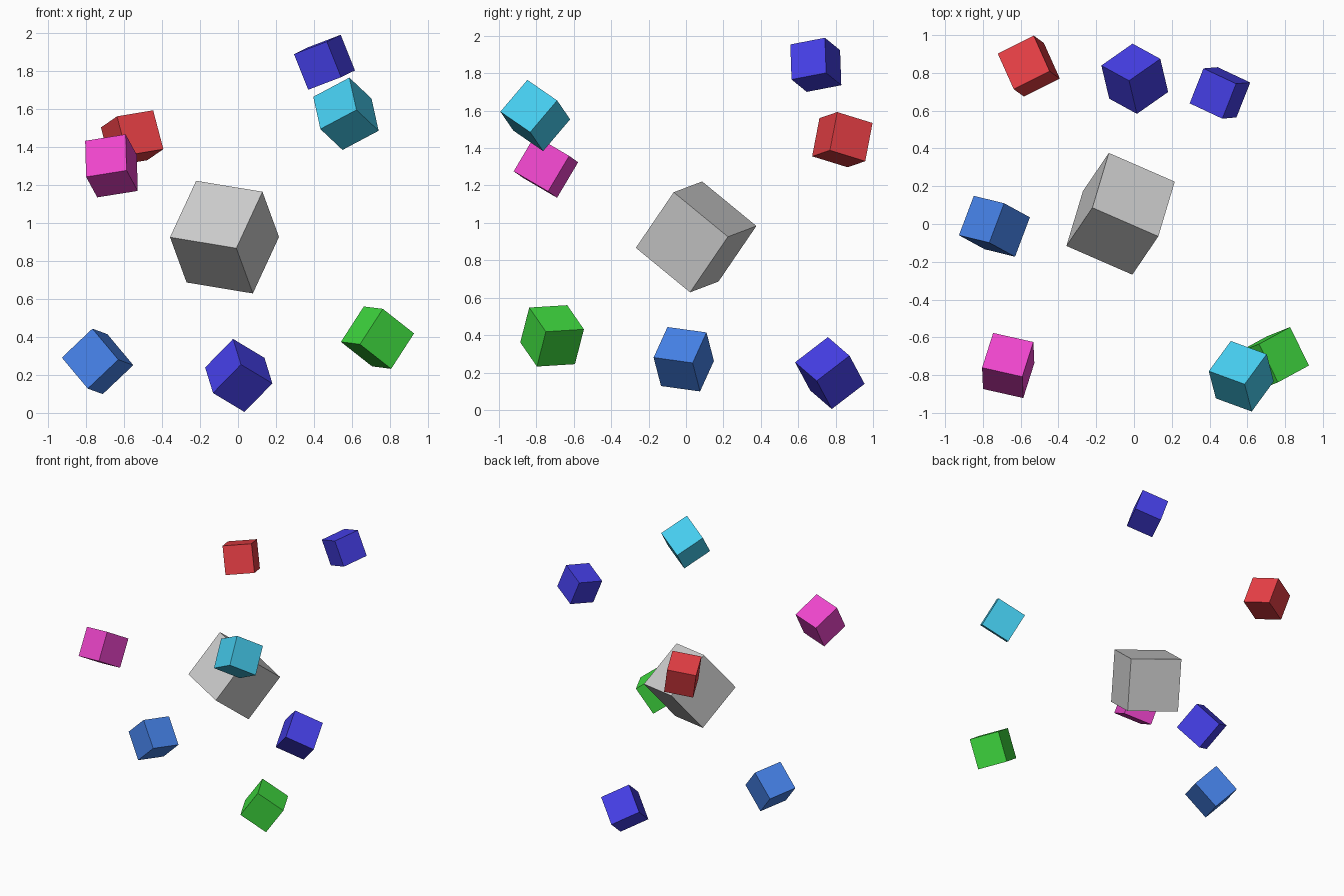
import bpy
from mathutils import Vector, Matrix

if "Cube" in bpy.data.objects:
    bpy.data.objects.remove(bpy.data.objects["Cube"])


def material(name, rgb):
    m = bpy.data.materials.new(name)
    m.diffuse_color = (*rgb, 1)
    m.use_nodes = True
    m.node_tree.nodes["Principled BSDF"].inputs["Base Color"].default_value = m.diffuse_color
    return m


def tilted_cube(name, size, centre, u, v, mat=None):
    """Cube whose edges run along u, v and their cross product."""
    x = Vector(u).normalized()
    y = Vector(v)
    y = (y - x * y.dot(x)).normalized()
    z = x.cross(y)
    rot = Matrix((x, y, z)).transposed().to_4x4()
    bpy.ops.mesh.primitive_cube_add(size=size)
    ob = bpy.context.object
    ob.name = name
    ob.matrix_world = Matrix.Translation(centre) @ rot
    if mat:
        ob.data.materials.append(mat)
    return ob


red = material("red", (0.8, 0.05, 0.06))
magenta = material("magenta", (0.85, 0.06, 0.6))
cyan = material("cyan", (0.06, 0.6, 0.85))
green = material("green", (0.05, 0.7, 0.05))
blue = material("blue", (0.06, 0.22, 0.8))
navy = material("navy", (0.06, 0.05, 0.8))

# Large cube in the middle
tilted_cube("centre_cube", 0.385, (-0.071, 0.054, 0.925),
            (-0.351, 0.153, 0.058), (0.137, 0.201, 0.295))

# Small cubes floating around it
tilted_cube("red_cube", 0.215, (-0.557, 0.836, 1.445),
            (-0.19, -0.095, -0.032), (-0.09, 0.185, -0.059), red)
tilted_cube("magenta_cube", 0.221, (-0.666, -0.749, 1.30),
            (-0.213, 0.048, -0.034), (0.07, 0.18, -0.105), magenta)
tilted_cube("cyan_cube", 0.226, (0.568, -0.806, 1.574),
            (0.12, 0.164, -0.113), (-0.191, 0.068, -0.1), cyan)
tilted_cube("green_cube", 0.227, (0.734, -0.716, 0.396),
            (0.121, 0.048, 0.187), (-0.1, 0.203, 0.013), green)
tilted_cube("blue_cube", 0.225, (-0.739, -0.012, 0.271),
            (0.079, 0.209, -0.029), (-0.137, 0.071, 0.163), blue)
tilted_cube("lower_navy_cube", 0.225, (0.004, 0.769, 0.197),
            (0.166, 0.116, -0.1), (-0.153, 0.085, -0.158), navy)
tilted_cube("upper_navy_cube", 0.202, (0.455, 0.694, 1.845),
            (0.074, 0.187, 0.036), (0.074, 0.006, -0.186), navy)
